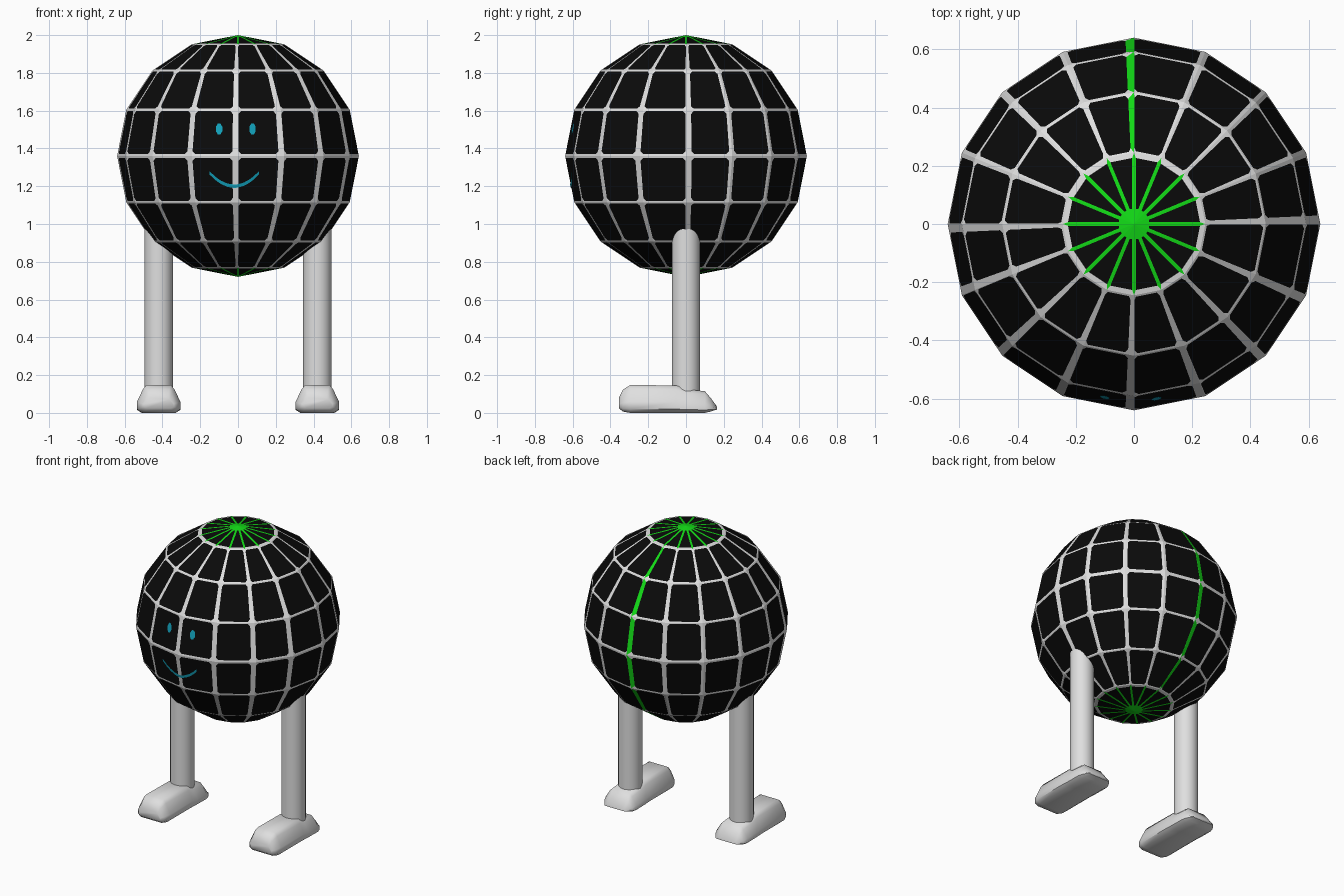
import bpy, bmesh, math
from mathutils import Vector

if "Cube" in bpy.data.objects:
    bpy.data.objects.remove(bpy.data.objects["Cube"])

R, CZ, SEG, RINGS = 0.64, 1.36, 16, 8


def material(name, rgb):
    m = bpy.data.materials.new(name)
    m.diffuse_color = (*rgb, 1)
    m.use_nodes = True
    m.node_tree.nodes["Principled BSDF"].inputs["Base Color"].default_value = m.diffuse_color
    return m


BLACK = material("black", (0.003, 0.003, 0.003))
WHITE = material("white", (0.74, 0.74, 0.74))
GREEN = material("green", (0.006, 0.7, 0.008))
CYAN = material("cyan", (0.006, 0.36, 0.5))


def finish(name, bm, mats, smooth=None):
    bmesh.ops.remove_doubles(bm, verts=bm.verts, dist=1e-4)
    bmesh.ops.recalc_face_normals(bm, faces=bm.faces)
    me = bpy.data.meshes.new(name)
    bm.to_mesh(me)
    bm.free()
    for m in mats:
        me.materials.append(m)
    ob = bpy.data.objects.new(name, me)
    bpy.context.collection.objects.link(ob)
    if smooth:
        bpy.context.view_layer.objects.active = ob
        ob.select_set(True)
        bpy.ops.object.shade_smooth_by_angle(angle=math.radians(smooth))
        ob.select_set(False)
    return ob


def add_face(bm, pts, mat=0):
    f = bm.faces.new([bm.verts.new(p) for p in pts])
    f.material_index = mat


def ball_point(j, i):
    """Corner of the ball grid: meridian j, ring i counted from the bottom."""
    a, p = math.tau * j / SEG, math.pi * i / RINGS
    return Vector((R * math.sin(p) * math.cos(a), R * math.sin(p) * math.sin(a),
                   CZ - R * math.cos(p)))


def line_margins(k):
    """Share of a panel taken by the line on its (ccw, cw) side of meridian k."""
    k %= SEG
    if k in (0, 4, 8):
        return 0.12, 0.01
    return (0.01, 0.12) if k > 8 else (0.06, 0.06)


# Ball: black panels framed by coloured grid lines
bm = bmesh.new()
for j in range(SEG):
    for i in range(1, RINGS - 1):
        c = [ball_point(j, i), ball_point(j + 1, i), ball_point(j + 1, i + 1), ball_point(j, i + 1)]

        def at(u, v):
            return c[0].lerp(c[1], u).lerp(c[3].lerp(c[2], u), v)

        u0, u1 = line_margins(j)[0], 1 - line_margins(j + 1)[1]
        v0 = 0.045 if i == 4 else 0.03
        v1 = 1 - (0.045 if i == 3 else 0.03)
        cu, cv = 0.06, 0.06
        # clipped-corner panel: two points for every corner of the cell
        o = [at(u0, v0 + cv), at(u0 + cu, v0), at(u1 - cu, v0), at(u1, v0 + cv),
             at(u1, v1 - cv), at(u1 - cu, v1), at(u0 + cu, v1), at(u0, v1 - cv)]
        add_face(bm, o, 0)
        for k in range(4):
            n = (k + 1) % 4
            green = (k == 3 and j == 4) or (k == 1 and j == 3)
            add_face(bm, [c[k], c[n], o[2 * n], o[2 * k + 1]], 2 if green else 1)
            add_face(bm, [c[k], o[2 * k + 1], o[2 * k]], 1)
    # caps: green hub and spokes, white rim
    for pole, ring in ((0, 1), (RINGS, RINGS - 1)):
        top = Vector((0, 0, CZ + (R if pole else -R)))
        a, b = ball_point(j, ring), ball_point(j + 1, ring)

        def cap(t, u):
            return top.lerp(a.lerp(b, u), t)

        q = [cap(0.22, 0.3), cap(0.93, 0.07), cap(0.93, 0.93), cap(0.22, 0.7)]
        add_face(bm, q, 0)
        add_face(bm, [a, b, q[2], q[1]], 1)
        add_face(bm, [top, a, q[1], q[0]], 2)
        add_face(bm, [top, q[3], q[2], b], 2)
        add_face(bm, [top, q[0], q[3]], 2)
finish("ball_body", bm, [BLACK, WHITE, GREEN])


# Face: thin plates following the two front facets
def on_front(x, z):
    t = math.acos(max(-1, min(1, (CZ - z) / R))) / math.pi * RINGS
    i = min(int(t), RINGS - 1)
    for i in (3, 4):
        lo, hi = ball_point(12, i), ball_point(12, i + 1)
        if lo.z - 1e-6 <= z <= hi.z + 1e-6:
            r = -lo.lerp(hi, (z - lo.z) / (hi.z - lo.z)).y
            return Vector((x, -(r - abs(x) * math.tan(math.pi / SEG)) - 0.004, z))


for name, ex in (("left_eye", -0.1), ("right_eye", 0.077)):
    bm = bmesh.new()
    add_face(bm, [on_front(ex + 0.018 * math.cos(t), 1.503 + 0.032 * math.sin(t))
                  for t in [math.tau * (n + 0.5) / 8 for n in range(8)]])
    finish(name, bm, [CYAN])

bm = bmesh.new()
xs = [-0.15, -0.12, -0.09, -0.055, -0.02, 0.0, 0.03, 0.06, 0.085, 0.11]


def smile_z(x):
    return 1.2 + 0.07 * ((x + 0.02) / 0.13) ** 2


for a, b in zip(xs, xs[1:]):
    add_face(bm, [on_front(a, smile_z(a) - 0.009), on_front(b, smile_z(b) - 0.009),
                  on_front(b, smile_z(b) + 0.009), on_front(a, smile_z(a) + 0.009)])
finish("smile", bm, [CYAN])

# Foot half cross-section (x, height share) and sections along y (y, width, bottom, top)
HALF = [(0.09, 0), (0.115, 0.14), (0.115, 0.4), (0.083, 0.85), (0.065, 1)]
SECTIONS = [(-0.355, 0.7, 0.025, 0.08), (-0.335, 0.86, 0.007, 0.122), (-0.295, 1, 0, 0.148),
            (-0.05, 1, 0, 0.145), (0.0, 1, 0, 0.125), (0.1, 1, 0, 0.115),
            (0.13, 0.92, 0.007, 0.08), (0.165, 0.7, 0.018, 0.032)]

for side, x in (("left", -0.42), ("right", 0.42)):
    # Leg runs up into the ball
    bm = bmesh.new()
    bmesh.ops.create_cone(bm, cap_ends=True, segments=32, radius1=0.075, radius2=0.075, depth=0.95)
    bmesh.ops.translate(bm, verts=bm.verts, vec=(x, 0, 0.535))
    finish(side + "_leg", bm, [WHITE], 35)
    # Foot lofted from heel to toe
    bm = bmesh.new()
    outline = HALF + [(-hx, hz) for hx, hz in reversed(HALF)]
    rows = [[bm.verts.new((x + hx * w, y, z0 + (z1 - z0) * hz)) for hx, hz in outline]
            for y, w, z0, z1 in SECTIONS]
    n = len(outline)
    for r, s in zip(rows, rows[1:]):
        for k in range(n):
            bm.faces.new((r[k], r[(k + 1) % n], s[(k + 1) % n], s[k]))
    bm.faces.new(rows[0])
    bm.faces.new(rows[-1])
    finish(side + "_foot", bm, [WHITE], 50)
